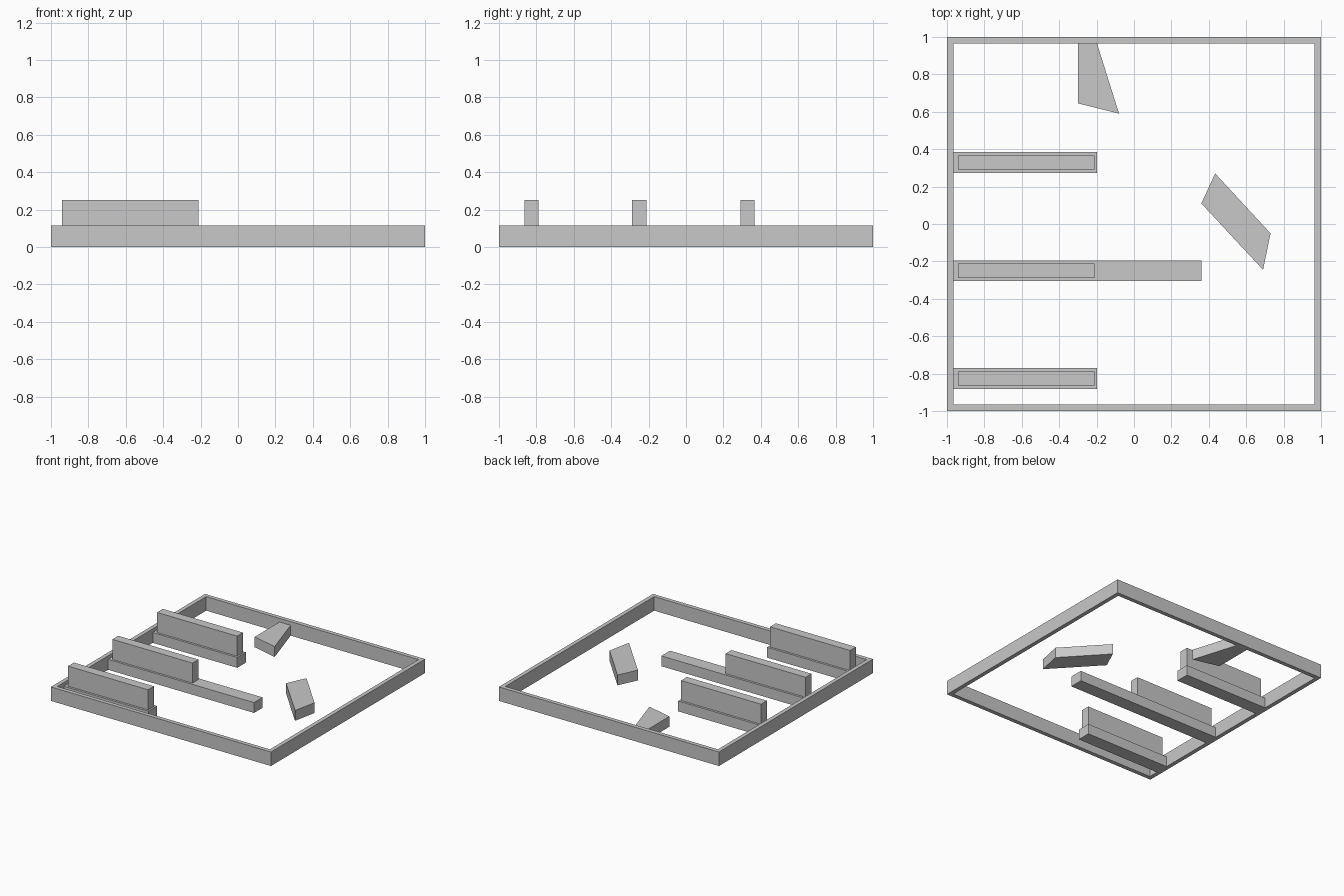
import bpy
import bmesh

if "Cube" in bpy.data.objects:
    bpy.data.objects.remove(bpy.data.objects["Cube"], do_unlink=True)

WALL_HEIGHT = 0.115
BEAM_HEIGHT = 0.085
BLOCK_TOP = 0.25
INNER = 0.966

grey = bpy.data.materials.new("plain grey")
grey.use_nodes = True
color = (0.58, 0.58, 0.58, 1)
grey.diffuse_color = color
grey.node_tree.nodes["Principled BSDF"].inputs["Base Color"].default_value = color


def rectangle(x0, x1, y0, y1):
    return [(x0, y0), (x1, y0), (x1, y1), (x0, y1)]


def prism(name, outline, bottom, top, rim=0):
    """Extrude a plan outline upward; a rim width leaves an open ring."""
    bm = bmesh.new()
    face = bm.faces.new([bm.verts.new((x, y, bottom)) for x, y in outline])
    face.normal_update()
    if rim:
        bmesh.ops.inset_individual(bm, faces=[face], thickness=rim, use_even_offset=True)
        bmesh.ops.delete(bm, geom=[face], context='FACES_ONLY')
    result = bmesh.ops.extrude_face_region(bm, geom=bm.faces[:], use_keep_orig=True)
    raised = [v for v in result["geom"] if isinstance(v, bmesh.types.BMVert)]
    bmesh.ops.translate(bm, verts=raised, vec=(0, 0, top - bottom))
    bmesh.ops.recalc_face_normals(bm, faces=bm.faces[:])
    mesh = bpy.data.meshes.new(name)
    bm.to_mesh(mesh)
    bm.free()
    mesh.materials.append(grey)
    obj = bpy.data.objects.new(name, mesh)
    bpy.context.collection.objects.link(obj)


# Square outer wall, open above and below
prism("outer_wall", rectangle(-1, 1, -1, 1), 0, WALL_HEIGHT, rim=1 - INNER)

# Beams from the right wall, each with a taller block on top
for name, y, end in (("front", -0.826, -0.198), ("middle", -0.25, 0.36), ("back", 0.329, -0.198)):
    prism(name + "_beam", rectangle(-INNER, end, y - 0.056, y + 0.056), 0, BEAM_HEIGHT)
    prism(name + "_block", rectangle(-0.94, -0.212, y - 0.038, y + 0.038), BEAM_HEIGHT, BLOCK_TOP)

# Low angled pieces
prism("back_wedge", [(-0.3, INNER), (-0.3, 0.645), (-0.08, 0.59), (-0.198, INNER)], 0, BEAM_HEIGHT)
prism("slanted_barrier", [(0.434, 0.27), (0.36, 0.11), (0.69, -0.245), (0.73, -0.05)], 0, BEAM_HEIGHT)
